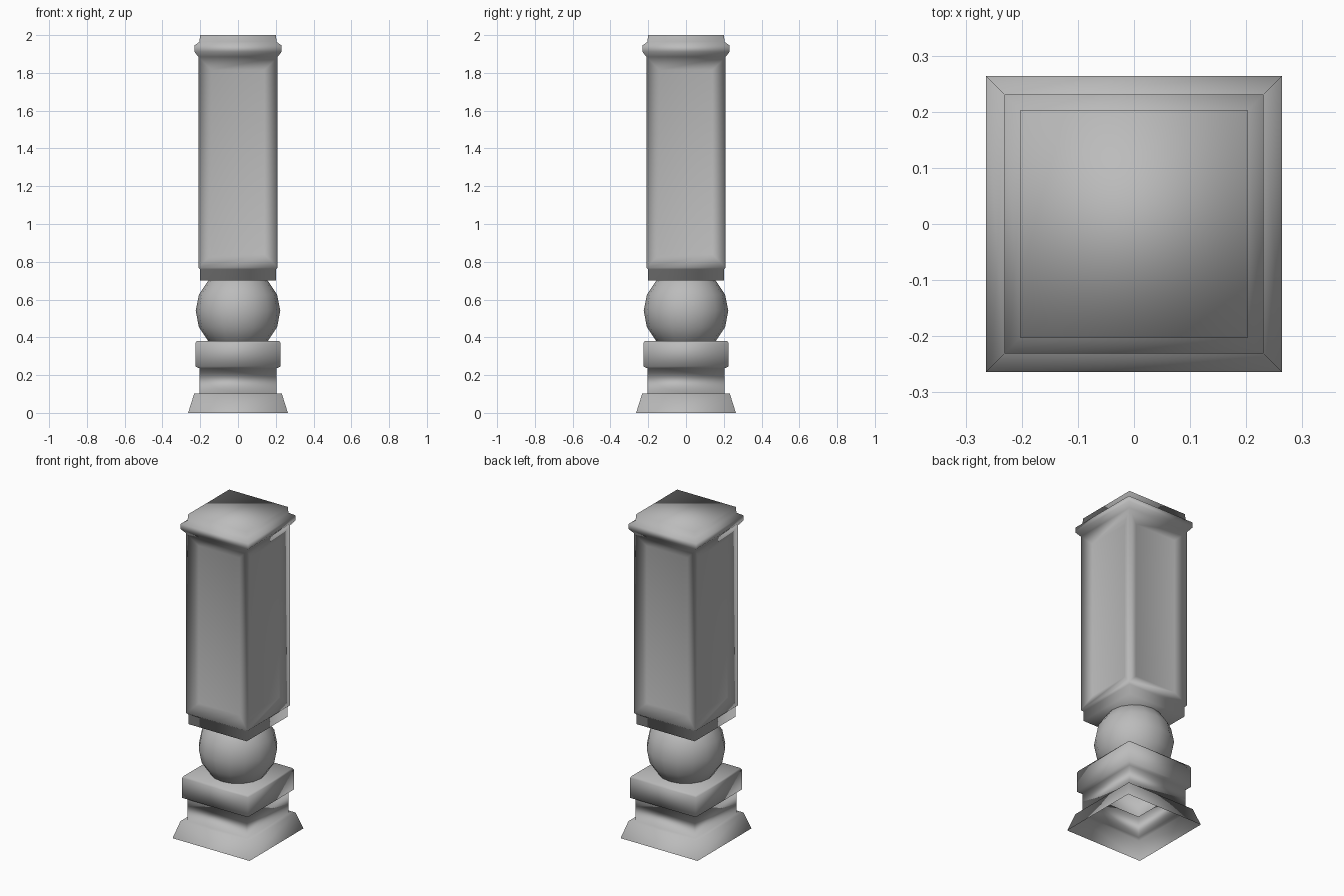
import bpy, bmesh

cube = bpy.data.objects.get("Cube")
if cube:
    bpy.data.objects.remove(cube, do_unlink=True)

stone = bpy.data.materials.new("grey stone")
stone.use_nodes = True
grey = (0.5, 0.5, 0.5, 1)
stone.diffuse_color = grey
stone.node_tree.nodes["Principled BSDF"].inputs["Base Color"].default_value = grey


def finish(bm, name):
    """Turn a bmesh into a smooth shaded grey object."""
    bm.normal_update()
    for face in bm.faces:
        face.smooth = True
    mesh = bpy.data.meshes.new(name)
    bm.to_mesh(mesh)
    bm.free()
    mesh.materials.append(stone)
    obj = bpy.data.objects.new(name, mesh)
    bpy.context.collection.objects.link(obj)


def square_loft(name, profile, cap_bottom=False, panel=None):
    """Stack square rings given as (half width, height) pairs, closed on top."""
    bm = bmesh.new()
    corners = [(-1, -1), (1, -1), (1, 1), (-1, 1)]
    rings = [[bm.verts.new((x * r, y * r, z)) for x, y in corners]
             for r, z in profile]
    panels = []
    for level, (low, high) in enumerate(zip(rings, rings[1:])):
        for i in range(4):
            j = (i + 1) % 4
            face = bm.faces.new((low[i], low[j], high[j], high[i]))
            if level == panel:
                panels.append(face)
    bm.faces.new(rings[-1])
    if cap_bottom:
        bm.faces.new(rings[0][::-1])
    # Long panels are sunk behind a sloping border
    if panels:
        bm.normal_update()
        bmesh.ops.inset_individual(bm, faces=panels, thickness=0.07,
                                   depth=-0.025, use_even_offset=True)
    finish(bm, name)


# Hollow plinth, open underneath, with a wider block on top
square_loft("plinth", [
    (0.264, 0.0), (0.232, 0.102), (0.204, 0.102), (0.204, 0.236),
    (0.226, 0.246), (0.226, 0.368), (0.219, 0.38)])

# Ball between plinth and post
bm = bmesh.new()
bmesh.ops.create_uvsphere(bm, u_segments=16, v_segments=8, radius=0.224)
bmesh.ops.translate(bm, verts=bm.verts, vec=(0, 0, 0.54))
finish(bm, "ball")

# Square post with neck, long panelled shaft and moulded cap
square_loft("post", [
    (0.2, 0.70), (0.2, 0.76), (0.21, 0.77), (0.21, 1.885),
    (0.231, 1.912), (0.231, 1.945), (0.203, 1.965), (0.202, 2.0)],
    cap_bottom=True, panel=2)
